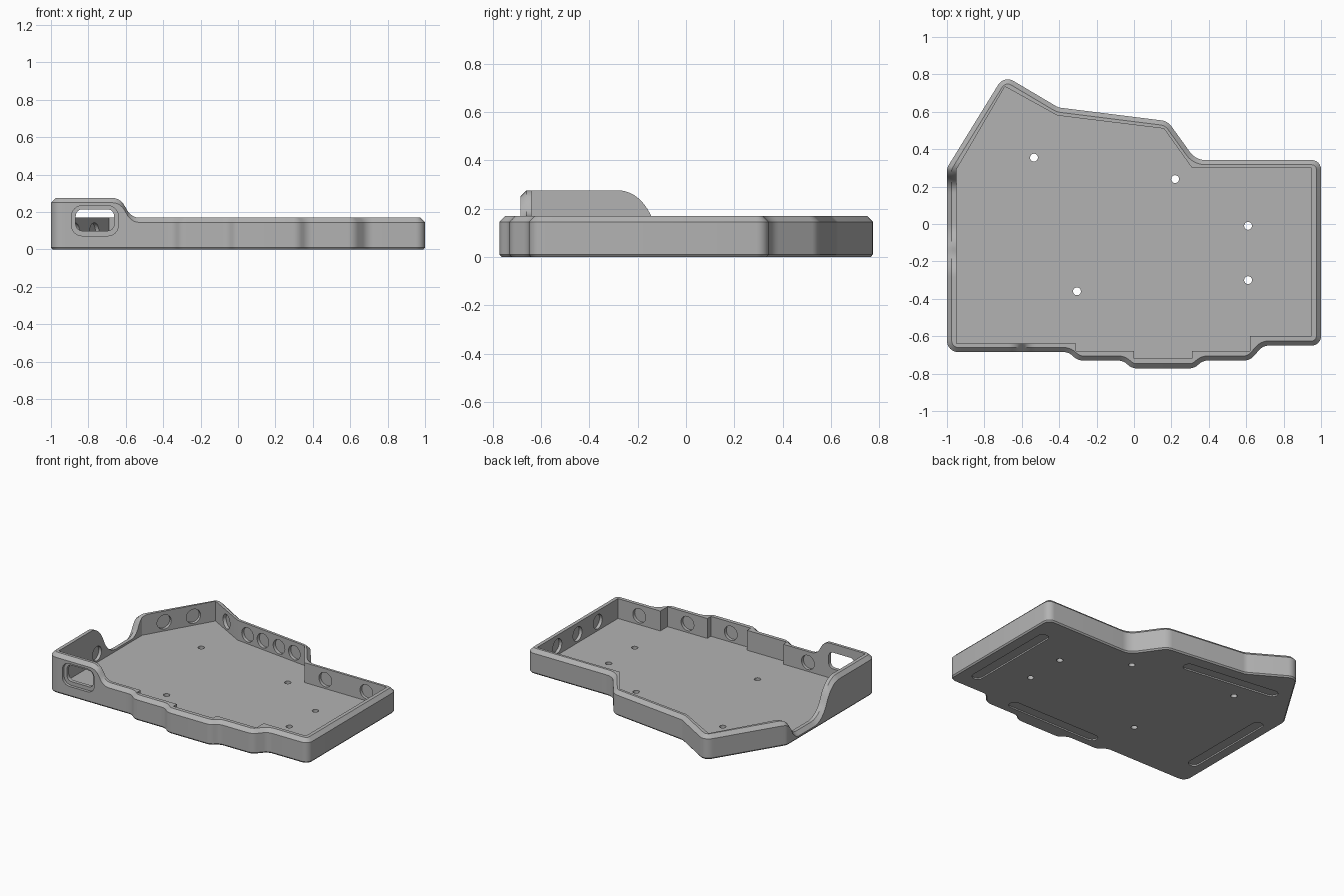
import bpy, bmesh, math
from mathutils import Vector, Matrix

cube = bpy.data.objects.get("Cube")
if cube:
    bpy.data.objects.remove(cube, do_unlink=True)

RIM, FLOOR, RAISED, DIP = 0.17, 0.03, 0.275, 0.045

grey = bpy.data.materials.new("case_grey")
grey.use_nodes = True
grey.diffuse_color = (0.45, 0.45, 0.45, 1)
grey.node_tree.nodes["Principled BSDF"].inputs["Base Color"].default_value = (0.45, 0.45, 0.45, 1)

# Outer outline corners: x, y, fillet radius (counter-clockwise from the front)
OUTER = [(-1, -.685, .06), (-.35, -.685, .07), (-.30, -.73, .07), (-.06, -.73, .07),
         (-.01, -.772, .07), (.32, -.772, .07), (.37, -.73, .07), (.62, -.73, .07),
         (.69, -.65, .07), (1, -.65, .05), (1, .342, .05), (.33, .342, .1),
         (.18, .55, .08), (-.405, .623, .08), (-.695, .795, .06), (-1, .30, .06)]
# Matching corners of the inner wall
INNER = [Vector(p) for p in [
    (-.95, -.64), (-.31, -.64), (-.31, -.68), (0, -.68), (0, -.72), (.31, -.72),
    (.31, -.68), (.62, -.68), (.62, -.6), (.95, -.6), (.95, .3), (.31, .3),
    (.16, .51), (-.41, .58), (-.69, .735), (-.95, .29)]]


def fillet(corner, before, after, radius, steps=6):
    """Points of a round arc that replaces a sharp corner."""
    a, b = (before - corner).normalized(), (after - corner).normalized()
    half = a.angle(b) / 2
    centre = corner + (a + b).normalized() * radius / math.sin(half)
    start = corner + a * radius / math.tan(half) - centre
    end = corner + b * radius / math.tan(half) - centre
    sweep = math.pi - 2 * half
    return [centre + (start * math.sin((1 - i / steps) * sweep)
                      + end * math.sin(i / steps * sweep)) / math.sin(sweep)
            for i in range(steps + 1)]


def ease(v, lo, hi):
    """S-curve from 0 to 1 made of two round arcs."""
    t = min(max((v - lo) / (hi - lo), 0), 1)
    arc = lambda u: (1 - math.sqrt(1 - 0.75 * u * u))
    return arc(2 * t) if t < 0.5 else 1 - arc(2 - 2 * t)


def rim_height(p):
    if p.x < -.9 and p.y > -.6:      # left wall: raised corner, dip, normal rim
        return (RAISED - (RAISED - DIP) * ease(p.y, -.28, 0)
                + (RIM - DIP) * ease(p.y, .17, .33))
    if p.y < -.58:                   # front wall: raised at the port
        return RAISED - (RAISED - RIM) * ease(p.x, -.67, -.53)
    return RIM


# Sample the outer outline and pair each point with one on the inner wall
outer, inner = [], []
count = len(OUTER)
corners = [Vector(c[:2]) for c in OUTER]
arcs = [fillet(corners[k], corners[k - 1], corners[(k + 1) % count], OUTER[k][2])
        for k in range(count)]
samples = {0: 40, count - 2: 24, count - 1: 64}
for k in range(count):
    outer += arcs[k]
    inner += [INNER[k]] * len(arcs[k])
    a, b = arcs[k][-1], arcs[(k + 1) % count][0]
    ia, ib = INNER[k], INNER[(k + 1) % count]
    n = samples.get(k, 1)
    for i in range(1, n):
        p = a.lerp(b, i / n)
        t = (p - ia).dot(ib - ia) / (ib - ia).length_squared
        outer.append(p)
        inner.append(ia.lerp(ib, min(max(t, 0), 1)))


def inset(loop, d):
    result = []
    for i, p in enumerate(loop):
        tangent = (loop[(i + 1) % len(loop)] - p).normalized() + (p - loop[i - 1]).normalized()
        result.append(p + Vector((-tangent.y, tangent.x)).normalized() * d)
    return result


# Tray: stacked loops from the underside, over the rim, down to the floor
lip, foot = inset(outer, .025), inset(outer, .008)
layers = [(foot, lambda p: 0), (outer, lambda p: .01),
          (outer, lambda p: rim_height(p) - .025), (lip, rim_height),
          (inner, rim_height), (inner, lambda p: FLOOR)]
bm = bmesh.new()
rings = [[bm.verts.new((p.x, p.y, z(p))) for p in loop] for loop, z in layers]
for low, high in zip(rings, rings[1:]):
    for i in range(len(low)):
        bm.faces.new((low[i - 1], low[i], high[i], high[i - 1]))
bm.faces.new(rings[0][::-1])
bm.faces.new(rings[-1])
bmesh.ops.remove_doubles(bm, verts=bm.verts, dist=1e-5)
bmesh.ops.recalc_face_normals(bm, faces=bm.faces)
mesh = bpy.data.meshes.new("case_tray")
bm.to_mesh(mesh)
bm.free()
tray = bpy.data.objects.new("case_tray", mesh)
bpy.context.collection.objects.link(tray)
mesh.materials.append(grey)


def add_prism(bm, width, height, radius, depth, place, axis, spin=0):
    """Rounded bar centred at place, running along axis."""
    w, h = width / 2, height / 2
    box = [Vector(p) for p in ((-w, -h), (w, -h), (w, h), (-w, h))]
    ring = []
    for k in range(4):
        ring += fillet(box[k], box[k - 1], box[(k + 1) % 4], radius)
    matrix = (Matrix.Translation(place) @ Vector(axis).to_track_quat('Z', 'Y').to_matrix().to_4x4()
              @ Matrix.Rotation(spin, 4, 'Z'))
    ends = [[bm.verts.new(matrix @ Vector((p.x, p.y, s * depth))) for p in ring] for s in (-1, 1)]
    faces = [bm.faces.new(ends[0][::-1]), bm.faces.new(ends[1])]
    for i in range(len(ring)):
        faces.append(bm.faces.new((ends[0][i - 1], ends[0][i], ends[1][i], ends[1][i - 1])))
    bmesh.ops.remove_doubles(bm, verts=ends[0] + ends[1], dist=1e-5)


def cut(bm, name):
    """Subtract the prisms from the tray."""
    bmesh.ops.recalc_face_normals(bm, faces=bm.faces)
    data = bpy.data.meshes.new(name)
    bm.to_mesh(data)
    bm.free()
    data.materials.append(grey)
    cutter = bpy.data.objects.new(name, data)
    cutter.hide_render = True
    bpy.context.collection.objects.link(cutter)
    mod = tray.modifiers.new(name, 'BOOLEAN')
    mod.operation, mod.solver, mod.object = 'DIFFERENCE', 'EXACT', cutter
    bpy.context.view_layer.objects.active = tray
    bpy.ops.object.modifier_apply(modifier=name)
    bpy.data.objects.remove(cutter, do_unlink=True)


# Screw holes through the floor
bm = bmesh.new()
for x, y in ((-.535, .355), (.22, .24), (.61, -.01), (.61, -.3), (-.305, -.36)):
    add_prism(bm, .042, .042, .0209, .1, (x, y, 0), (0, 0, 1))

# Shallow slots for rubber feet in the underside
for a, b in (((.88, -.54), (.88, .18)), ((-.04, .45), (-.74, .54)),
             ((.5, -.635), (-.22, -.635)), ((-.89, -.5), (-.89, .2))):
    a, b = Vector(a), Vector(b)
    mid, d = (a + b) / 2, b - a
    add_prism(bm, d.length, .075, .0374, .01, (mid.x, mid.y, 0), (0, 0, 1), math.atan2(d.y, d.x))
cut(bm, "floor_cutter")

# Round blind sockets in the inner walls: edge number and places along it
bm = bmesh.new()
SOCKETS = {0: [.7], 4: [.5], 6: [.5], 8: [.5], 9: [.25, .5, .75], 10: [.25, .75],
           12: [.15, .38, .62, .85], 13: [.5], 14: [.3, .7], 15: [.54]}
for k, places in SOCKETS.items():
    a, b = INNER[k], INNER[(k + 1) % count]
    for t in places:
        p, d = a.lerp(b, t), b - a
        add_prism(bm, .1, .1, .0499, .022, (p.x, p.y, .093), (d.y, -d.x, 0))
cut(bm, "socket_cutter")

# Port opening in the raised front corner: outer pocket, then through hole
bm = bmesh.new()
add_prism(bm, .25, .16, .055, .02, (-.765, -.685, .153), (0, -1, 0))
cut(bm, "port_pocket_cutter")
bm = bmesh.new()
add_prism(bm, .205, .115, .035, .07, (-.765, -.665, .157), (0, -1, 0))
cut(bm, "port_hole_cutter")

# Smooth curves, crisp edges
bpy.ops.object.select_all(action='DESELECT')
tray.select_set(True)
bpy.context.view_layer.objects.active = tray
bpy.ops.object.shade_smooth_by_angle(angle=math.radians(30))
